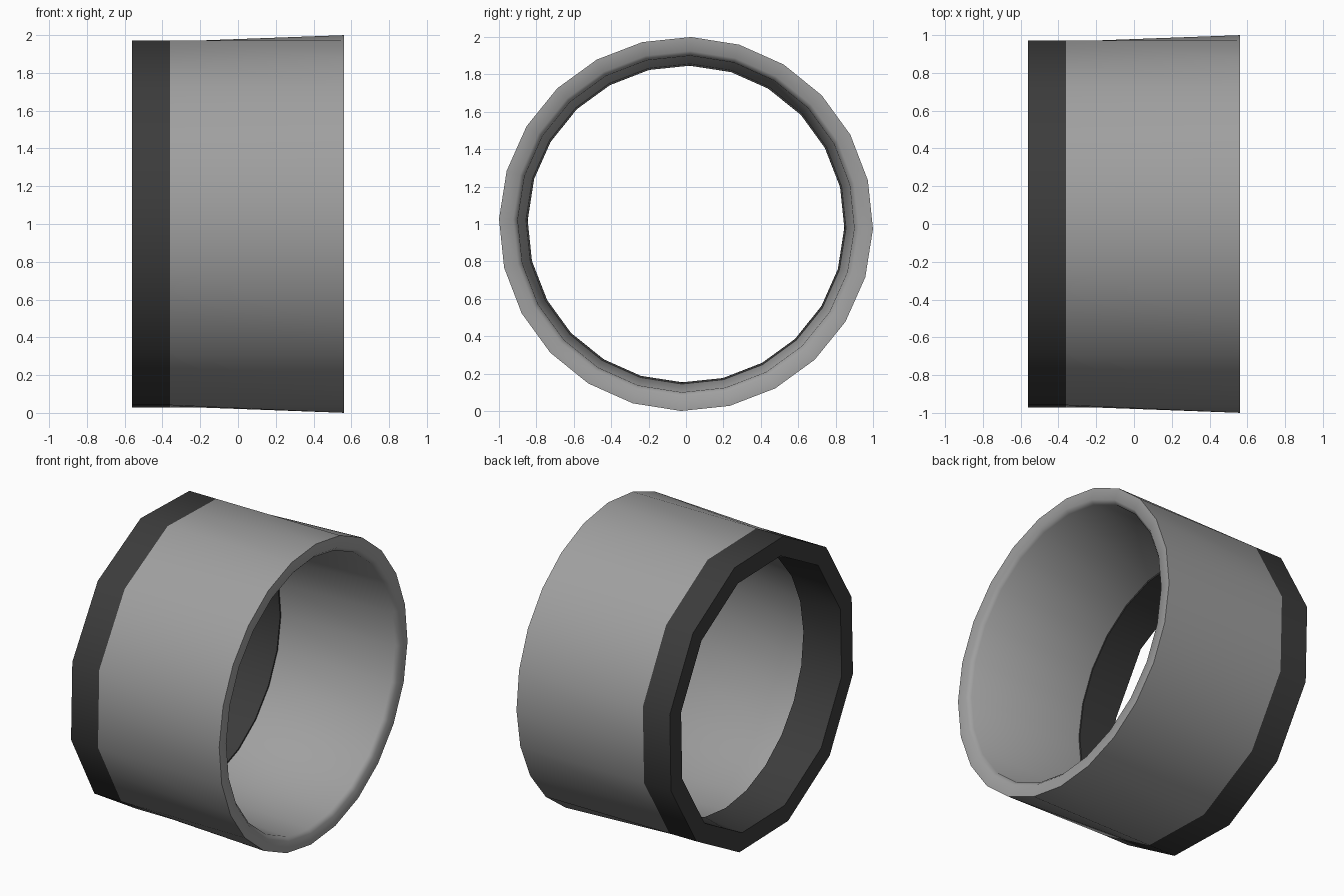
import bpy
import bmesh
from math import cos, sin, pi, radians

cube = bpy.data.objects.get("Cube")
if cube:
    bpy.data.objects.remove(cube, do_unlink=True)

SIDES = 24
TWIST = radians(-1.5)


def make_material(name, value):
    mat = bpy.data.materials.new(name)
    mat.use_nodes = True
    color = (value, value, value, 1.0)
    mat.diffuse_color = color
    mat.node_tree.nodes["Principled BSDF"].inputs["Base Color"].default_value = color
    return mat


def lathe(name, profile, mat):
    """Sweep (x, radius, coarse) points round the x axis.
    Coarse rings are twelve-sided: every second point lies on the chord."""
    bm = bmesh.new()
    rings = []
    for x, radius, coarse in profile:
        ring = []
        for j in range(SIDES):
            a = TWIST + 2 * pi * j / SIDES
            r = radius * cos(pi / 12) if coarse and j % 2 == 0 else radius
            ring.append(bm.verts.new((x, r * cos(a), 1 + r * sin(a))))
        rings.append(ring)
    for p, q in zip(rings, rings[1:]):
        for j in range(SIDES):
            k = (j + 1) % SIDES
            bm.faces.new((p[j], p[k], q[k], q[j]))
    mesh = bpy.data.meshes.new(name)
    bm.to_mesh(mesh)
    bm.free()
    mesh.materials.append(mat)
    obj = bpy.data.objects.new(name, mesh)
    bpy.context.collection.objects.link(obj)
    bpy.ops.object.select_all(action="DESELECT")
    obj.select_set(True)
    bpy.context.view_layer.objects.active = obj
    bpy.ops.object.shade_smooth_by_angle(angle=radians(50))
    return obj


grey = make_material("mid grey", 0.35)
dark = make_material("dark grey", 0.045)

# Sleeve: outer wall, rim with softened inner edge, tapering bore
lathe("sleeve", [
    (-0.36, 1.0, True),
    (0.56, 1.0, False),
    (0.56, 0.925, False),
    (0.535, 0.90, False),
    (-0.28, 0.857, False),
], grey)

# Collar: inner step, bore, end face and outer band
lathe("end_collar", [
    (-0.28, 0.857, False),
    (-0.28, 0.847, False),
    (-0.56, 0.876, True),
    (-0.56, 1.0, True),
    (-0.36, 1.0, True),
], dark)
